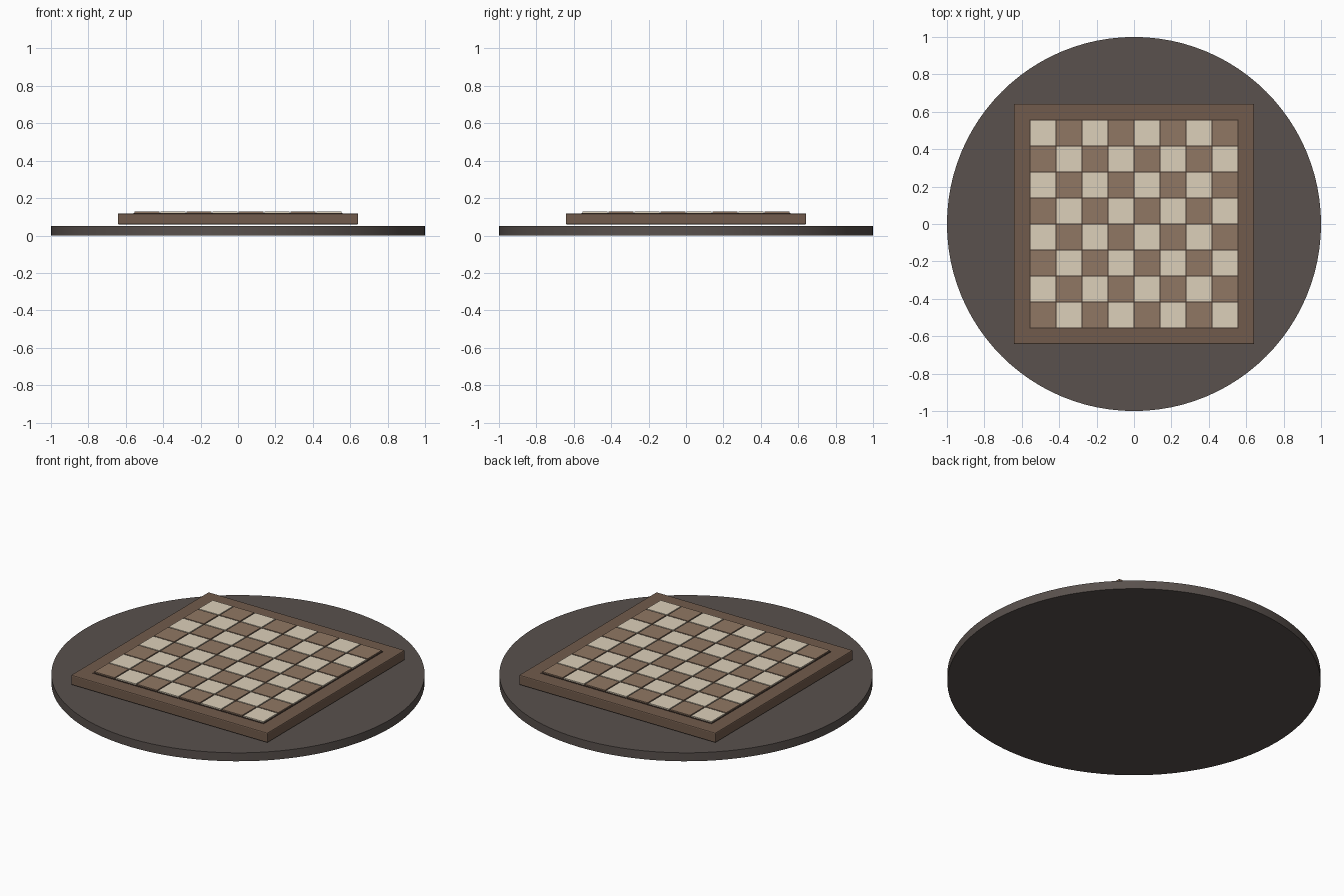
import bpy

if "Cube" in bpy.data.objects:
    bpy.data.objects.remove(bpy.data.objects["Cube"])


def material(name, rgb):
    m = bpy.data.materials.new(name)
    m.diffuse_color = (*rgb, 1)
    m.use_nodes = True
    m.node_tree.nodes["Principled BSDF"].inputs["Base Color"].default_value = m.diffuse_color
    return m


SLATE = material("slate", (0.10, 0.082, 0.074))
FRAME = material("frame_wood", (0.165, 0.105, 0.072))
GROOVE = material("groove", (0.05, 0.032, 0.024))
LIGHT = material("light_wood", (0.72, 0.63, 0.49))
DARK = material("dark_wood", (0.28, 0.185, 0.125))


def box(name, x, y, size, z0, z1, mat, bevel=0.0):
    bpy.ops.mesh.primitive_cube_add(size=1, location=(x, y, (z0 + z1) / 2))
    ob = bpy.context.object
    ob.name = name
    ob.scale = (size, size, z1 - z0)
    bpy.ops.object.transform_apply(location=False, rotation=False, scale=True)
    ob.data.materials.append(mat)
    if bevel:
        b = ob.modifiers.new("bevel", "BEVEL")
        b.width = bevel
        b.segments = 2
    return ob


# Round table top
bpy.ops.mesh.primitive_cylinder_add(vertices=96, radius=1, depth=0.05, location=(0, 0, 0.025))
top = bpy.context.object
top.name = "table_top"
top.data.materials.append(SLATE)
bpy.ops.object.shade_smooth_by_angle()

# Board, floating just above the table, with a dark inlay under the squares
box("board_frame", 0, 0, 1.285, 0.059, 0.118, FRAME, 0.006)
box("board_inlay", 0, 0, 1.118, 0.110, 0.120, GROOVE)

# 8 x 8 squares, dark at the front left corner
PITCH = 0.139
for row in range(8):
    for col in range(8):
        is_light = (row + col) % 2
        box(f"square_{row}_{col}", (col - 3.5) * PITCH, (row - 3.5) * PITCH, 0.132,
            0.114, 0.127, LIGHT if is_light else DARK)
